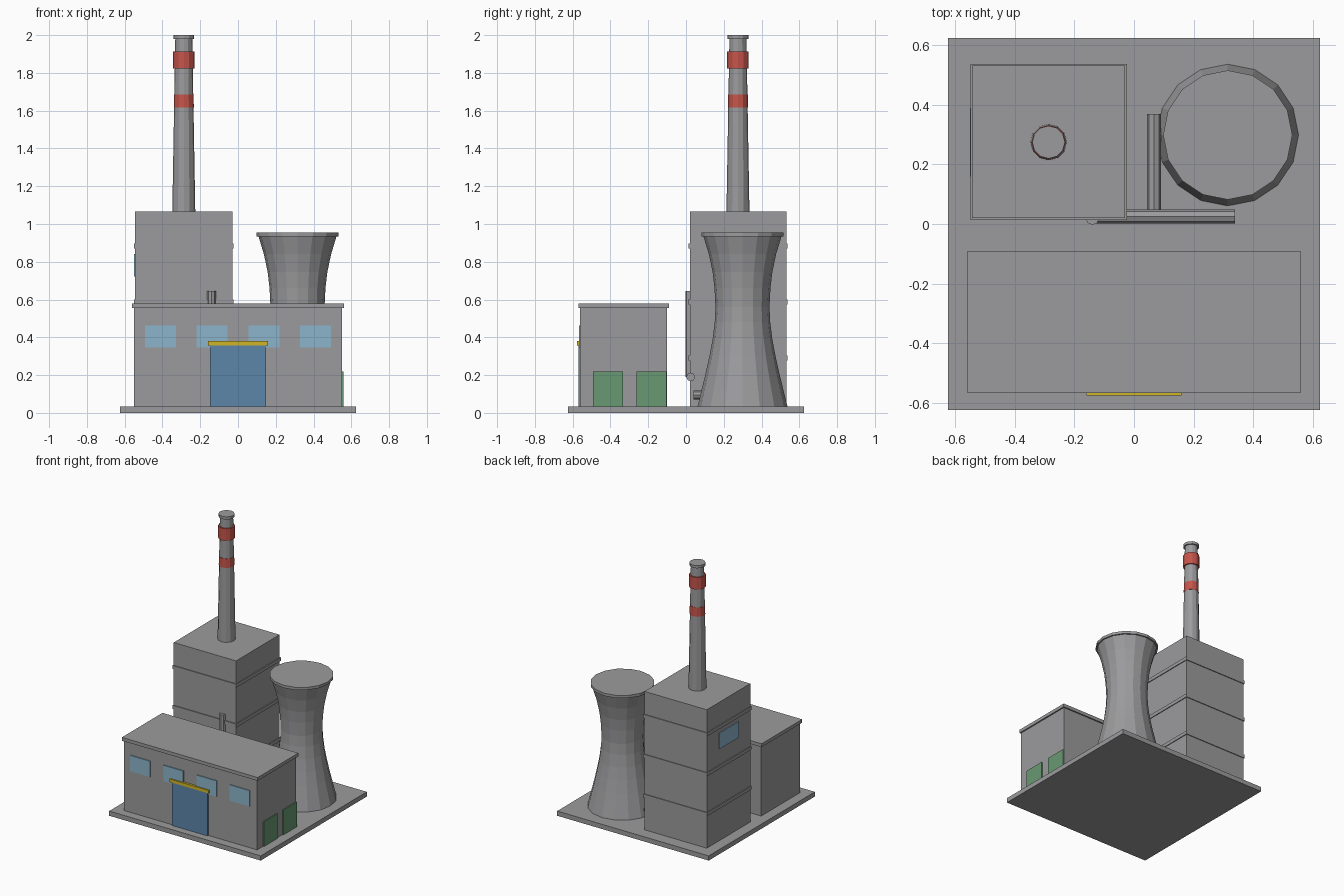
import bpy, bmesh, math

if "Cube" in bpy.data.objects:
    bpy.data.objects.remove(bpy.data.objects["Cube"], do_unlink=True)


def material(name, r, g, b):
    m = bpy.data.materials.new(name)
    m.use_nodes = True
    m.diffuse_color = (r, g, b, 1)
    node = next(n for n in m.node_tree.nodes if n.type == 'BSDF_PRINCIPLED')
    node.inputs["Base Color"].default_value = (r, g, b, 1)
    return m


GREY = material("concrete grey", 0.33, 0.33, 0.34)
RED = material("warning red", 0.56, 0.09, 0.07)
BLUE = material("door blue", 0.11, 0.24, 0.40)
GLASS = material("window light blue", 0.26, 0.46, 0.60)
GREEN = material("gate green", 0.14, 0.32, 0.17)
YELLOW = material("canopy yellow", 0.64, 0.47, 0.02)


def finish(name, bm, mat):
    bmesh.ops.recalc_face_normals(bm, faces=bm.faces)
    mesh = bpy.data.meshes.new(name)
    bm.to_mesh(mesh)
    bm.free()
    mesh.materials.append(mat)
    ob = bpy.data.objects.new(name, mesh)
    bpy.context.collection.objects.link(ob)
    return ob


def box(name, x, y, z, mat=GREY):
    """Box from (min, max) pairs on each axis."""
    bm = bmesh.new()
    bmesh.ops.create_cube(bm, size=1)
    for v in bm.verts:
        v.co = [lo + (c + 0.5) * (hi - lo) for c, (lo, hi) in zip(v.co, (x, y, z))]
    return finish(name, bm, mat)


def lathe(name, centre, profile, sides, mat=GREY):
    """Closed solid of revolution from (radius, height) points."""
    bm = bmesh.new()
    rings = []
    for r, z in profile:
        rings.append([bm.verts.new((r * math.cos(i * math.tau / sides),
                                    r * math.sin(i * math.tau / sides), z))
                      for i in range(sides)])
    for a, b in zip(rings, rings[1:]):
        for i in range(sides):
            j = (i + 1) % sides
            bm.faces.new((a[i], a[j], b[j], b[i]))
    bm.faces.new(rings[0])
    bm.faces.new(rings[-1])
    ob = finish(name, bm, mat)
    ob.location = (*centre, 0)
    return ob


def pipe(name, start, length, rotation=(0, 0, 0)):
    ob = lathe(name, (0, 0), [(0.023, 0), (0.023, length)], 8)
    ob.location = start
    ob.rotation_euler = rotation
    return ob


# Ground slab
box("ground_slab", (-0.625, 0.625), (-0.625, 0.625), (0, 0.035))

# Turbine hall with overhanging roof
box("turbine_hall", (-0.55, 0.55), (-0.56, -0.1), (0.035, 0.557))
box("hall_roof", (-0.56, 0.56), (-0.568, -0.09), (0.555, 0.58))

# Front windows, door and canopy
for i, x in enumerate((-0.41, -0.137, 0.137, 0.41)):
    box(f"hall_window_{i + 1}", (x - 0.082, x + 0.082), (-0.567, -0.558),
        (0.345, 0.463), GLASS)
box("main_door", (-0.147, 0.147), (-0.57, -0.555), (0.035, 0.357), BLUE)
box("door_canopy", (-0.16, 0.16), (-0.576, -0.555), (0.357, 0.38), YELLOW)

# Side gates
for i, y in enumerate((-0.493, -0.263)):
    box(f"side_gate_{i + 1}", (0.545, 0.558), (y, y + 0.16), (0.035, 0.22), GREEN)

# Boiler house with thin ledges and a side window
box("boiler_house", (-0.544, -0.03), (0.02, 0.532), (0.035, 1.067))
for i, z in enumerate((0.29, 0.587, 0.884)):
    box(f"boiler_ledge_{i + 1}", (-0.55, -0.024), (0.013, 0.538), (z - 0.013, z + 0.013))
box("boiler_window", (-0.551, -0.542), (0.16, 0.39), (0.722, 0.84), GLASS)

# Chimney with red bands and cap
STACK = (-0.287, 0.275)
lathe("chimney", STACK, [(0.061, 1.06), (0.045, 1.985)], 12)
lathe("chimney_band_lower", STACK, [(0.053, 1.618), (0.052, 1.686)], 12, RED)
lathe("chimney_band_upper", STACK, [(0.057, 1.822), (0.057, 1.912)], 12, RED)
lathe("chimney_cap", STACK, [(0.055, 1.98), (0.055, 2.0)], 12)

# Cooling tower: waisted shell and rim
TOWER = (0.315, 0.299)
lathe("cooling_tower", TOWER,
      [(0.238, 0.035), (0.217, 0.12), (0.195, 0.21), (0.175, 0.3), (0.158, 0.39),
       (0.147, 0.48), (0.143, 0.56), (0.148, 0.66), (0.158, 0.745),
       (0.178, 0.84), (0.207, 0.936)], 16)
lathe("cooling_tower_rim", TOWER, [(0.217, 0.935), (0.217, 0.955)], 16)

# Pipework
quarter = math.pi / 2
pipe("riser_pipe", (-0.14, 0.02, 0.19), 0.455)
pipe("feed_pipe", (-0.14, 0.025, 0.19), 0.48, (0, quarter, 0))
pipe("return_pipe", (0.067, 0.04, 0.095), 0.33, (-quarter, 0, 0))
